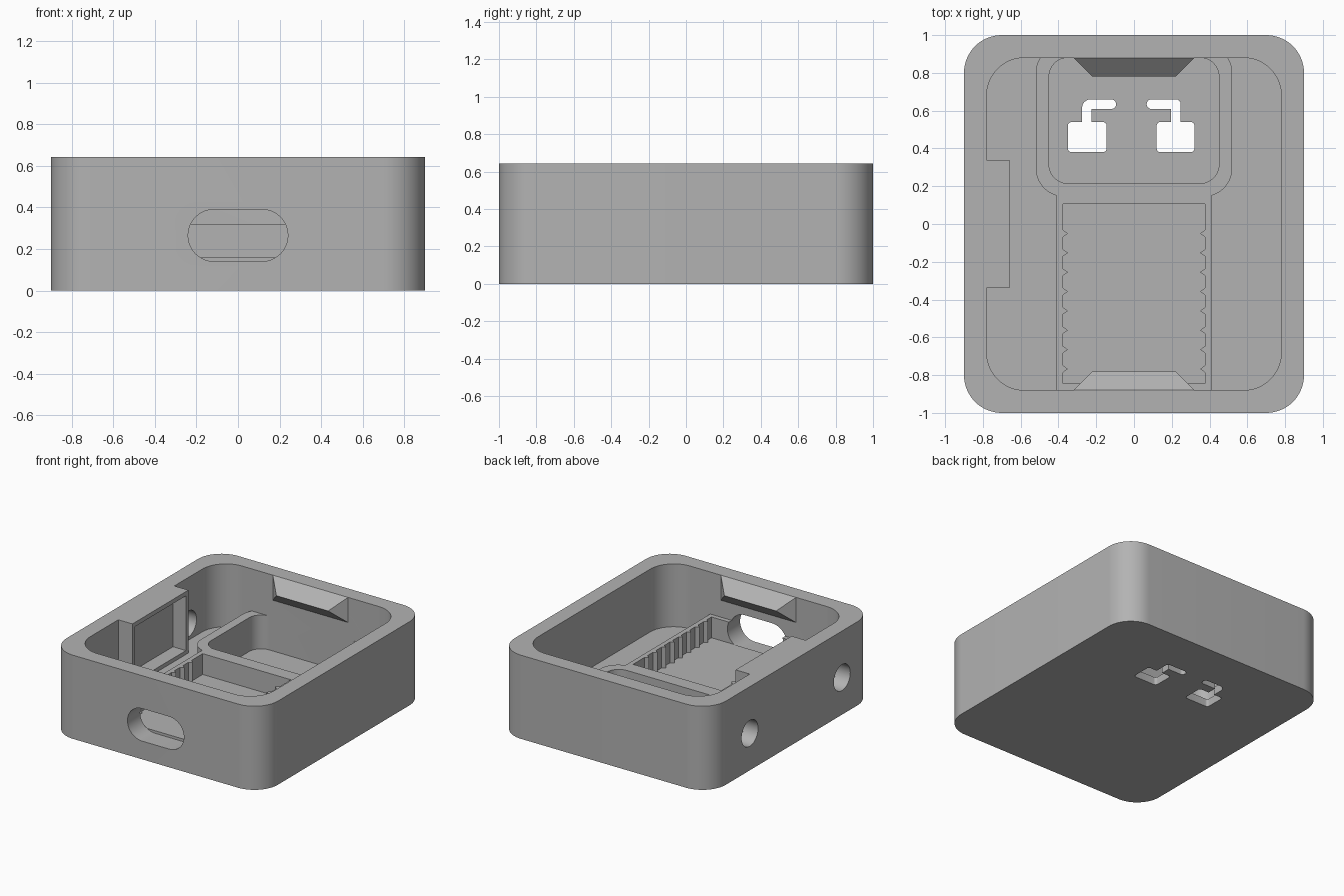
import bpy, bmesh, math
from mathutils import Matrix, Vector

if "Cube" in bpy.data.objects:
    bpy.data.objects.remove(bpy.data.objects["Cube"])

grey = bpy.data.materials.new("plain grey")
grey.diffuse_color = (0.45, 0.45, 0.45, 1)
grey.use_nodes = True
grey.node_tree.nodes["Principled BSDF"].inputs["Base Color"].default_value = grey.diffuse_color


def rounded(x0, x1, y0, y1, r, n=12):
    """Rounded rectangle outline, counter-clockwise; r is one radius or four (from top right)."""
    rs = r if isinstance(r, (tuple, list)) else [r] * 4
    pts = []
    for i, (cx, cy, sx, sy) in enumerate([(x1, y1, -1, -1), (x0, y1, 1, -1),
                                          (x0, y0, 1, 1), (x1, y0, -1, 1)]):
        q = rs[i]
        if q == 0:
            pts.append((cx, cy))
            continue
        for k in range(n + 1):
            a = math.pi / 2 * (i + k / n)
            pts.append((cx + sx * q + q * math.cos(a), cy + sy * q + q * math.sin(a)))
    return pts


def prism(name, pts, z0, z1, matrix=None):
    """Extrude a flat outline from z0 to z1."""
    bm = bmesh.new()
    face = bm.faces.new([bm.verts.new((x, y, z0)) for x, y in pts])
    top = bmesh.ops.extrude_face_region(bm, geom=[face])["geom"]
    bmesh.ops.translate(bm, vec=(0, 0, z1 - z0),
                        verts=[v for v in top if isinstance(v, bmesh.types.BMVert)])
    if matrix:
        bm.transform(matrix)
    return finish(name, bm)


def finish(name, bm):
    bmesh.ops.recalc_face_normals(bm, faces=bm.faces)
    me = bpy.data.meshes.new(name)
    bm.to_mesh(me)
    bm.free()
    me.materials.append(grey)
    ob = bpy.data.objects.new(name, me)
    bpy.context.collection.objects.link(ob)
    return ob


def combine(target, tool, op):
    """Apply a boolean and remove the tool."""
    mod = target.modifiers.new("cut", "BOOLEAN")
    mod.operation, mod.object, mod.solver = op, tool, "EXACT"
    bpy.context.view_layer.objects.active = target
    bpy.ops.object.modifier_apply(modifier=mod.name)
    bpy.data.objects.remove(tool)


def cut(a, b):
    combine(a, b, "DIFFERENCE")


def add(a, b):
    combine(a, b, "UNION")


H, FLOOR, RIM = 0.643, 0.16, 0.32

# Outer shell and cavity
case = prism("case", rounded(-0.9, 0.9, -1, 1, 0.2, 16), 0, H)
cut(case, prism("cavity", rounded(-0.78, 0.78, -0.88, 0.88, 0.2, 16), FLOOR, 1))

# Rounded tray at the back, with a sunken floor
add(case, prism("tray", rounded(-0.52, 0.52, 0.145, 0.95, 0.15), 0.1, RIM))
cut(case, prism("tray_recess", rounded(-0.45, 0.45, 0.215, 0.88, 0.1), 0.06, 0.5))

# Board frame with ridged inner sides
frame = prism("board_frame", rounded(-0.41, 0.41, -0.93, 0.15, 0), 0.1, RIM)
side = []
for i in range(8):
    y = -0.05 - 0.1025 * i
    side += [(-0.375, y + 0.018), (-0.35, y), (-0.375, y - 0.018)]
left = [(-0.375, 0.107)] + side + [(-0.375, -0.845)]
cut(frame, prism("frame_opening", left + [(-x, y) for x, y in reversed(left)], FLOOR, 1))
add(case, frame)

# Display holder on the left wall
add(case, prism("display_holder", rounded(-0.84, -0.66, -0.34, 0.34, 0), 0.1, H))
cut(case, prism("display_pocket", rounded(-0.77, -0.6, -0.31, 0.31, 0), 0.19, 0.61))

# Snap catches on the front and back walls
for s in (-1, 1):
    bm = bmesh.new()
    for x, y, z in [(0.32, 0.88, H), (0.22, 0.78, 0.55), (0.32, 0.88, 0.45),
                    (0.32, 0.93, H), (0.32, 0.93, 0.45)]:
        for m in (-1, 1):
            bm.verts.new((m * x, s * y, z))
    bmesh.ops.convex_hull(bm, input=bm.verts)
    add(case, finish("snap_catch", bm))

# Cable slot through the front wall
turn = Matrix.Rotation(math.pi / 2, 4, "X")
cut(case, prism("cable_slot", rounded(-0.24, 0.24, 0.14, 0.39, 0.1249), 0.843, 1.2, turn))

# Round button holes through the left wall
for y in (0.51, -0.61):
    ring = [(0.1 * math.cos(math.tau * k / 40), 0.1 * math.sin(math.tau * k / 40)) for k in range(40)]
    spot = Matrix.Translation((0, y, 0.285)) @ Matrix.Rotation(-math.pi / 2, 4, "Y")
    cut(case, prism("button_hole", ring, 0.7, 1.0, spot))

# Hooked openings through the tray floor: a square, a stem and a side arm
for name, x0, x1, s0, s1, a0, a1, ra in [
        ("left", -0.35, -0.145, -0.275, -0.225, -0.275, -0.095, (0.025, 0.045, 0, 0.025)),
        ("right", 0.12, 0.32, 0.197, 0.247, 0.067, 0.247, (0.025, 0.025, 0.025, 0))]:
    cut(case, prism(name + "_square", rounded(x0, x1, 0.38, 0.54, 0.02, 6), -0.1, 0.15))
    cut(case, prism(name + "_stem", rounded(s0, s1, 0.5, 0.62, 0), -0.1, 0.15))
    cut(case, prism(name + "_arm", rounded(a0, a1, 0.609, 0.66, ra, 6), -0.1, 0.15))

# Smooth the rounded corners, keep the edges sharp
bpy.ops.object.select_all(action="DESELECT")
case.select_set(True)
bpy.context.view_layer.objects.active = case
bpy.ops.object.shade_smooth_by_angle(angle=math.radians(30))
